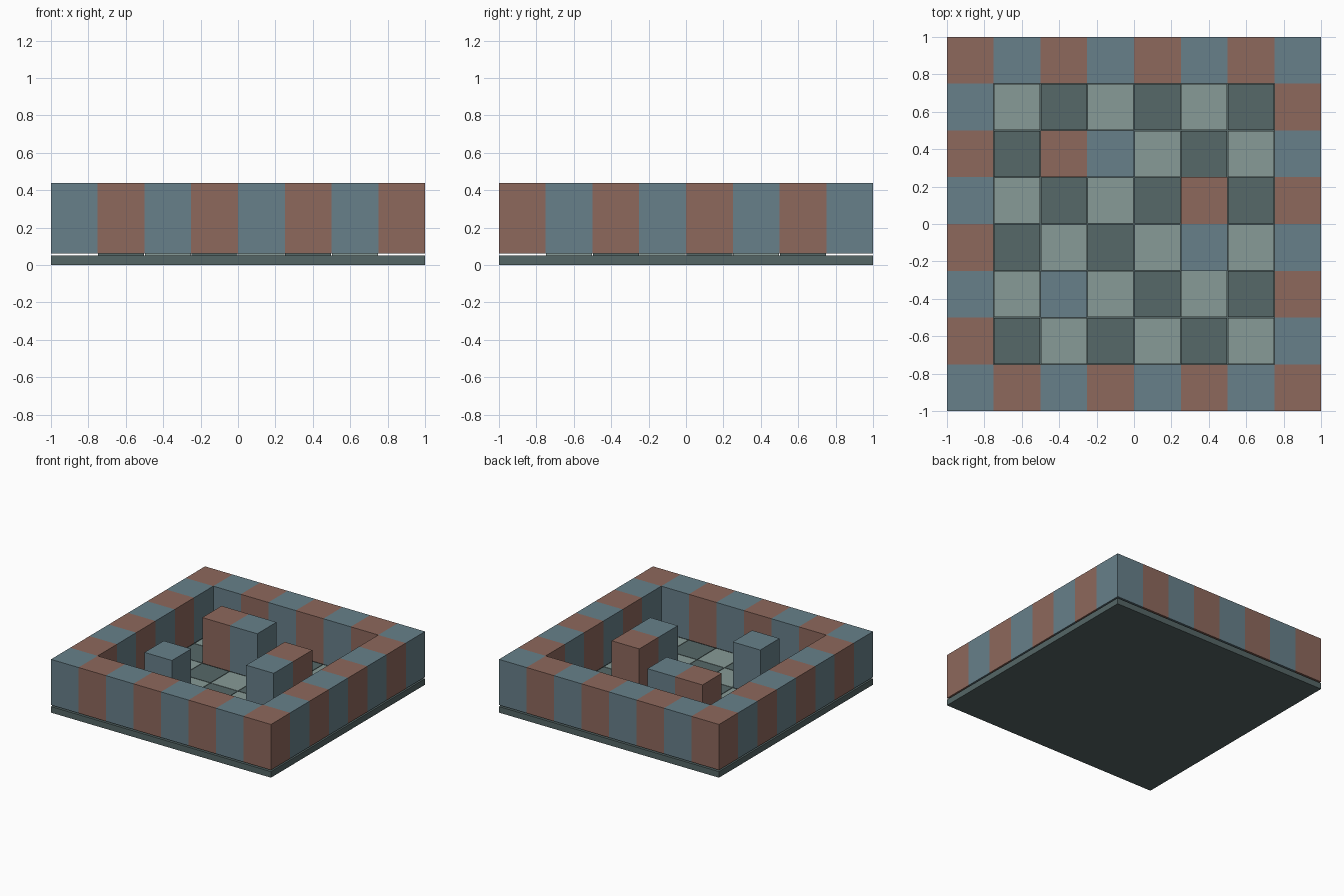
import bpy
import bmesh

if "Cube" in bpy.data.objects:
    bpy.data.objects.remove(bpy.data.objects["Cube"])

N = 8                 # cells per side
CELL = 2 / N
BASE_TOP = 0.05
TILE_TOP = 0.0625
WALL_TOP = 0.4375
PILLARS = {(2, 5), (3, 5), (5, 4), (5, 3), (2, 2)}


def material(name, rgb):
    mat = bpy.data.materials.new(name)
    mat.diffuse_color = (*rgb, 1)
    mat.use_nodes = True
    mat.node_tree.nodes["Principled BSDF"].inputs["Base Color"].default_value = mat.diffuse_color
    return mat


def box_mesh(name, width, height, mat):
    """Square box standing on its own origin."""
    bm = bmesh.new()
    bmesh.ops.create_cube(bm, size=1)
    bmesh.ops.translate(bm, verts=bm.verts, vec=(0, 0, 0.5))
    bmesh.ops.scale(bm, verts=bm.verts, vec=(width, width, height))
    mesh = bpy.data.meshes.new(name)
    bm.to_mesh(mesh)
    bm.free()
    mesh.materials.append(mat)
    return mesh


def place(name, mesh, location):
    obj = bpy.data.objects.new(name, mesh)
    obj.location = location
    bpy.context.collection.objects.link(obj)


# Shared meshes, indexed by checker parity
base_mat = material("base_dark", (0.09, 0.132, 0.132))
wall_mats = [material("wall_blue", (0.136, 0.216, 0.254)),
             material("wall_red", (0.27, 0.138, 0.107))]
tile_mats = [material("tile_dark", (0.093, 0.138, 0.138)),
             material("tile_light", (0.242, 0.328, 0.309))]
walls = [box_mesh("wall_block", CELL, WALL_TOP - TILE_TOP, m) for m in wall_mats]
tiles = [box_mesh("floor_tile", CELL * 0.98, TILE_TOP - BASE_TOP, m) for m in tile_mats]

# Base slab
place("base_slab", box_mesh("base_slab", 2, BASE_TOP, base_mat), (0, 0, 0))

# Border walls, inner pillars and checkered floor tiles
for i in range(N):
    for j in range(N):
        x, y = (i + 0.5) * CELL - 1, (j + 0.5) * CELL - 1
        parity = (i + j) % 2
        if i in (0, N - 1) or j in (0, N - 1):
            place(f"wall_{i}_{j}", walls[parity], (x, y, TILE_TOP))
        elif (i, j) in PILLARS:
            place(f"pillar_{i}_{j}", walls[parity], (x, y, TILE_TOP))
        else:
            place(f"tile_{i}_{j}", tiles[parity], (x, y, BASE_TOP))
